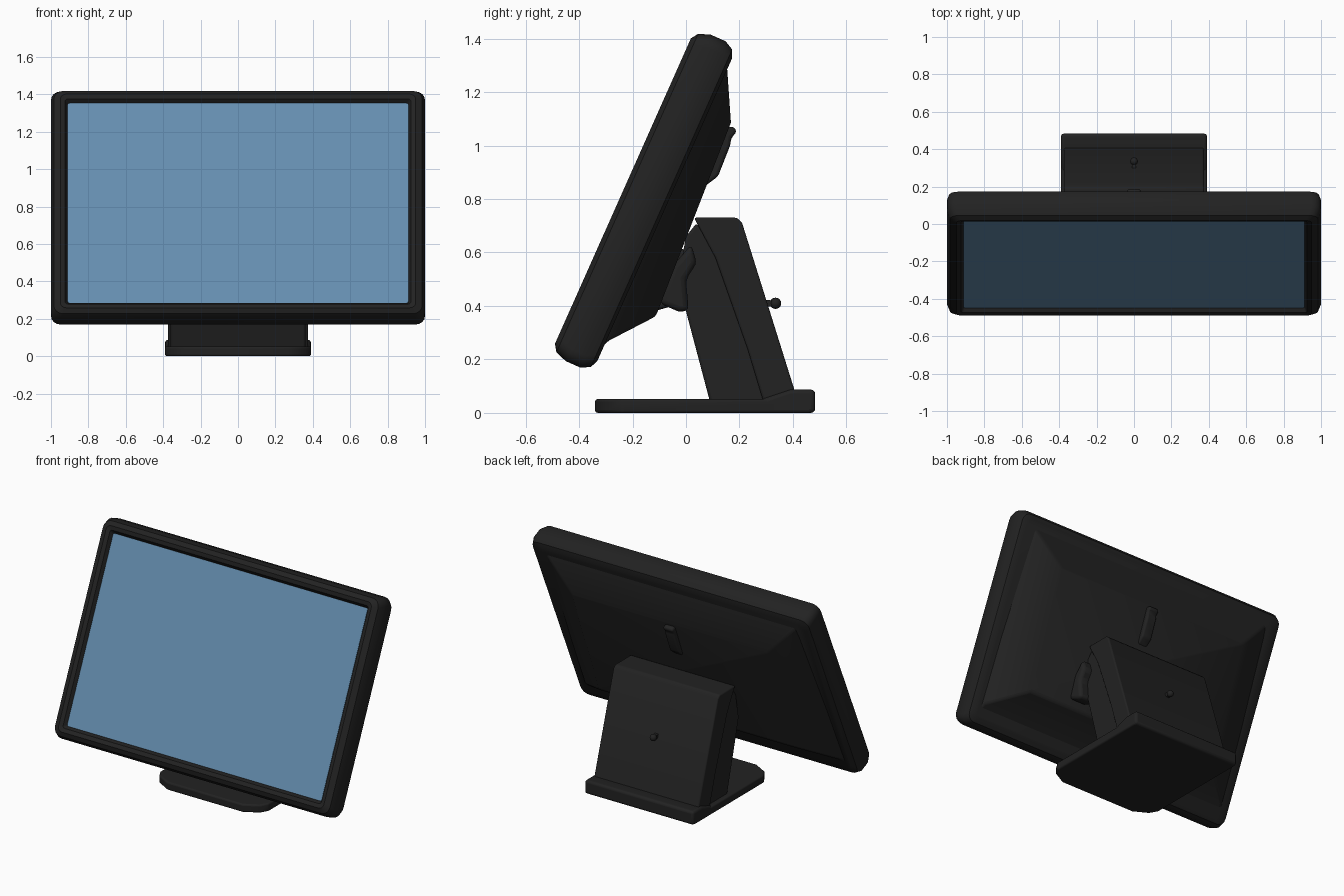
import bpy, bmesh, math
from mathutils import Vector

if "Cube" in bpy.data.objects:
    bpy.data.objects.remove(bpy.data.objects["Cube"])

TILT = math.radians(24)
S, C = math.sin(TILT), math.cos(TILT)


def material(name, rgb, rough):
    m = bpy.data.materials.new(name)
    m.use_nodes = True
    m.diffuse_color = (*rgb, 1)
    node = m.node_tree.nodes["Principled BSDF"]
    node.inputs["Base Color"].default_value = (*rgb, 1)
    node.inputs["Roughness"].default_value = rough
    return m


BLACK = material("black plastic", (0.016, 0.016, 0.016), 0.6)
BLUE = material("screen blue", (0.13, 0.27, 0.43), 0.5)


def tilted(x, u, w):
    """Head coordinates: u runs up the leaning head, w towards its back."""
    return Vector((x, S * u + C * w, C * u - S * w))


def finish(name, bm, mat, bevel=0.0):
    bmesh.ops.recalc_face_normals(bm, faces=bm.faces)
    mesh = bpy.data.meshes.new(name)
    bm.to_mesh(mesh)
    bm.free()
    ob = bpy.data.objects.new(name, mesh)
    bpy.context.collection.objects.link(ob)
    mesh.materials.append(mat)
    if bevel:
        mod = ob.modifiers.new("soft edges", "BEVEL")
        mod.width, mod.segments = bevel, 3
        mod.limit_method = "ANGLE"
    bpy.ops.object.select_all(action="DESELECT")
    ob.select_set(True)
    bpy.context.view_layer.objects.active = ob
    bpy.ops.object.shade_smooth_by_angle(angle=math.radians(35))
    return ob


def loft(name, loops, mat, bevel=0.0):
    bm = bmesh.new()
    rings = [[bm.verts.new(p) for p in loop] for loop in loops]
    n = len(rings[0])
    for a, b in zip(rings, rings[1:]):
        for i in range(n):
            j = (i + 1) % n
            bm.faces.new((a[i], a[j], b[j], b[i]))
    bm.faces.new(rings[0])
    bm.faces.new(rings[-1])
    return finish(name, bm, mat, bevel)


def side_prism(name, profile, x0, x1, mat, bevel=0.0):
    """Sweep a (y, z) profile across x."""
    return loft(name, [[(x, y, z) for y, z in profile] for x in (x0, x1)], mat, bevel)


def rounded(hx, hu, w, r, mid=0.662, steps=4):
    loop = []
    for q, (sx, su) in enumerate(((1, 1), (-1, 1), (-1, -1), (1, -1))):
        for k in range(steps + 1):
            a = math.pi / 2 * (q + k / steps)
            loop.append(tilted(sx * (hx - r) + r * math.cos(a),
                               mid + su * (hu - r) + r * math.sin(a), w))
    return loop


# Head: bezel rolling from the recessed screen round to the back
head = [(0.912, 0.585, -0.522, 0.01), (0.925, 0.6, -0.546, 0.015),
        (0.95, 0.625, -0.553, 0.03), (0.985, 0.652, -0.535, 0.05),
        (1.0, 0.668, -0.49, 0.05), (1.0, 0.668, -0.43, 0.05),
        (0.99, 0.65, -0.395, 0.05), (0.96, 0.62, -0.382, 0.05)]
loft("display_housing", [rounded(*h) for h in head], BLACK)

# Screen: thin plate at the foot of the bezel
loft("screen", [rounded(0.911, 0.584, w, 0.01) for w in (-0.526, -0.52)], BLUE)


# Raised rear cover with sloping sides
def cover_ring(hx, low, high):
    return [tilted(sx * hx, *p) for sx, p in ((-1, low), (1, low), (1, high), (-1, high))]


loft("rear_cover", [cover_ring(0.94, (0.07, -0.4), (1.27, -0.42)),
                    cover_ring(0.92, (0.13, -0.373), (1.265, -0.397)),
                    cover_ring(0.7, (0.284, -0.25), (1.06, -0.288))], BLACK, 0.02)

# Cable latch on the rear cover
side_prism("rear_latch", [(0.06, 0.84), (0.12, 0.885), (0.165, 1.0), (0.17, 1.03),
                          (0.19, 1.05), (0.18, 1.07), (0.13, 1.07)],
           -0.035, 0.035, BLACK, 0.012)

# Stand: leaning hollow-looking pedestal, shell over a core
side_prism("stand_core", [(0.09, 0.04), (0.0, 0.38), (-0.03, 0.5), (0.0, 0.66),
                          (0.04, 0.71), (0.12, 0.6), (0.31, 0.04)],
           -0.36, 0.36, BLACK, 0.01)
side_prism("stand_shell", [(0.29, 0.04), (0.23, 0.24), (0.11, 0.58), (0.03, 0.73),
                           (0.19, 0.73), (0.21, 0.71), (0.42, 0.04)],
           -0.375, 0.375, BLACK, 0.008)

# Hinge joining stand and head, with its exposed knuckle on the left
side_prism("hinge", [(-0.12, 0.38), (0.02, 0.42), (0.05, 0.6), (-0.05, 0.62)],
           -0.25, 0.25, BLACK, 0.015)
side_prism("hinge_knuckle", [(-0.1, 0.41), (-0.03, 0.38), (0.01, 0.38), (0.0, 0.5),
                             (0.04, 0.56), (0.02, 0.63), (-0.05, 0.55)],
           0.3, 0.42, BLACK, 0.02)

# Base plate with cut front corners, and rear ridge
outline = [(-0.39, 0.47), (-0.39, -0.24), (-0.36, -0.29), (-0.27, -0.34),
           (0.27, -0.34), (0.36, -0.29), (0.39, -0.24), (0.39, 0.47)]
loft("base_plate", [[(x, y, z) for x, y in outline] for z in (0, 0.052)], BLACK, 0.01)
side_prism("base_ridge", [(0.28, 0.0), (0.28, 0.05), (0.39, 0.087), (0.483, 0.087), (0.483, 0.0)],
           -0.39, 0.39, BLACK, 0.015)


# Rear thumb screw
def ball(name, centre, radius, mat):
    bm = bmesh.new()
    bmesh.ops.create_uvsphere(bm, u_segments=16, v_segments=10, radius=radius)
    bmesh.ops.translate(bm, verts=bm.verts, vec=centre)
    return finish(name, bm, mat)


ball("thumb_screw_head", (0, 0.335, 0.41), 0.021, BLACK)
side_prism("thumb_screw_stem", [(0.28, 0.395), (0.28, 0.425), (0.33, 0.42), (0.33, 0.4)],
           -0.012, 0.012, BLACK)
